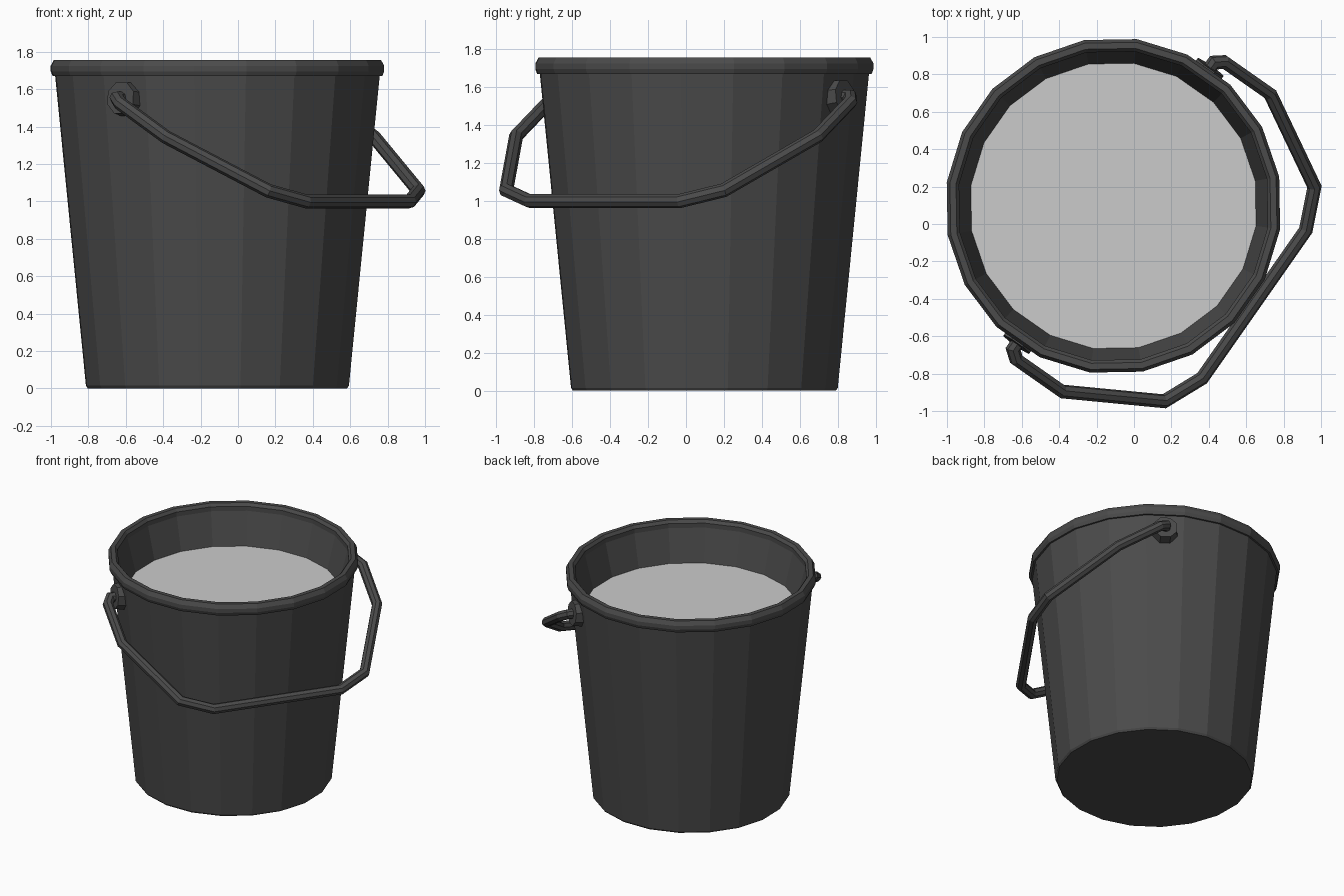
import bpy, bmesh
from math import radians, sin, cos
from mathutils import Matrix, Vector

if "Cube" in bpy.data.objects:
    bpy.data.objects.remove(bpy.data.objects["Cube"])

# The whole bucket is turned so its handle axis points 55 degrees from x
PLACE = Matrix.Translation((-0.11, 0.097, 0)) @ Matrix.Rotation(radians(55), 4, 'Z')
SIDES = 20

metal = bpy.data.materials.new("dark_metal")
metal.diffuse_color = (0.07, 0.07, 0.07, 1)
metal.use_nodes = True
metal.node_tree.nodes["Principled BSDF"].inputs["Base Color"].default_value = metal.diffuse_color


def finish(name, bm, mat=metal):
    bmesh.ops.recalc_face_normals(bm, faces=bm.faces)
    bm.transform(PLACE)
    me = bpy.data.meshes.new(name)
    bm.to_mesh(me)
    bm.free()
    if mat:
        me.materials.append(mat)
    ob = bpy.data.objects.new(name, me)
    bpy.context.collection.objects.link(ob)
    return ob


def ring(bm, r, z):
    angles = [radians(360 / SIDES * (i + 0.5)) for i in range(SIDES)]
    return [bm.verts.new((r * cos(a), r * sin(a), z)) for a in angles]


def bridge(bm, a, b):
    n = len(a)
    for i in range(n):
        j = (i + 1) % n
        bm.faces.new((a[i], a[j], b[j], b[i]))


# Bucket shell: outer wall, rolled rim, inner wall, both floors
profile = [(0.70, 0), (0.71, 0.015), (0.876, 1.67), (0.89, 1.67), (0.9, 1.695),
           (0.9, 1.725), (0.883, 1.757), (0.85, 1.757), (0.833, 1.735),
           (0.833, 1.70), (0.77, 1.45), (0.66, 0.05)]
bm = bmesh.new()
rings = [ring(bm, r, z) for r, z in profile]
for a, b in zip(rings, rings[1:]):
    bridge(bm, a, b)
bm.faces.new(rings[0])
bm.faces.new(rings[-1])
finish("bucket", bm)

# Liquid surface
bm = bmesh.new()
bm.faces.new(ring(bm, 0.773, 1.45))
finish("liquid", bm, None)

# Handle mounts: octagonal discs on opposite walls
for side, label in ((1, "back"), (-1, "front")):
    bm = bmesh.new()
    bmesh.ops.create_cone(bm, cap_ends=True, segments=8, radius1=0.098, radius2=0.09, depth=0.07,
                          matrix=Matrix.Translation((side * 0.87, 0, 1.55))
                          @ Matrix.Rotation(radians(side * 84), 4, 'Y')
                          @ Matrix.Rotation(radians(22.5), 4, 'Z'))
    finish("handle_mount_" + label, bm)

# Handle: eight-sided bar with mitred corners, hanging in one tilted plane
half = [(0.86, 0), (0.935, 0), (0.97, 0.045), (0.97, 0.345), (0.70, 0.822), (0.483, 0.917)]
flat = half + [(-u, v) for u, v in reversed(half)]
path = [Vector((u, -v, 1.55 - 0.6 * v)) for u, v in flat]
plane_n = Vector((0, -0.6, 1)).normalized()
bm = bmesh.new()
loops = []
for i, p in enumerate(path):
    d0 = (p - path[max(i - 1, 0)]).normalized()
    d1 = (path[min(i + 1, len(path) - 1)] - p).normalized()
    tangent = (d0 + d1).normalized()
    stretch = 1 / max(tangent.dot(d1), tangent.dot(d0))
    across = tangent.cross(plane_n) * stretch
    loops.append([bm.verts.new(p + 0.037 * (across * cos(a) + plane_n * sin(a)))
                  for a in (radians(45 * k + 22.5) for k in range(8))])
for a, b in zip(loops, loops[1:]):
    bridge(bm, a, b)
bm.faces.new(loops[0])
bm.faces.new(loops[-1])
finish("handle", bm)
